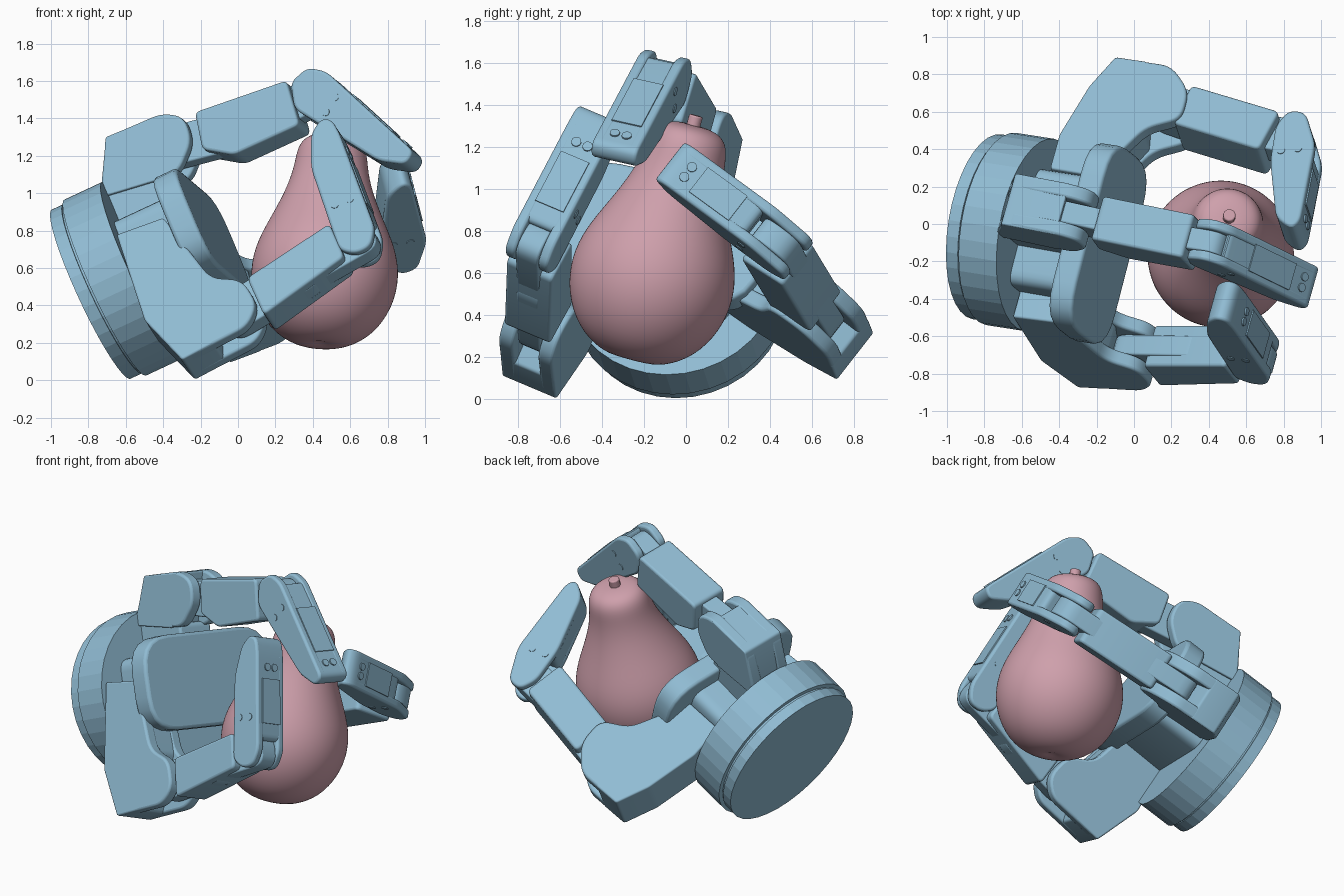
import bpy, bmesh, math
from mathutils import Vector as V

cube = bpy.data.objects.get("Cube")
if cube:
    bpy.data.objects.remove(cube)


def material(name, rgb):
    m = bpy.data.materials.new(name)
    m.use_nodes = True
    m.diffuse_color = (*rgb, 1)
    m.node_tree.nodes["Principled BSDF"].inputs["Base Color"].default_value = (*rgb, 1)
    return m


BLUE = material("steel blue", (0.28, 0.50, 0.65))
PINK = material("dusty pink", (0.62, 0.35, 0.41))


def finish(name, bm, mat, bevel=0.0, smooth=True):
    bmesh.ops.recalc_face_normals(bm, faces=bm.faces)
    me = bpy.data.meshes.new(name)
    bm.to_mesh(me)
    bm.free()
    me.materials.append(mat)
    ob = bpy.data.objects.new(name, me)
    bpy.context.collection.objects.link(ob)
    if smooth:
        bpy.ops.object.select_all(action='DESELECT')
        ob.select_set(True)
        bpy.context.view_layer.objects.active = ob
        bpy.ops.object.shade_smooth_by_angle(angle=math.radians(35))
    if bevel:
        b = ob.modifiers.new("Bevel", 'BEVEL')
        b.width, b.segments, b.limit_method = bevel, 3, 'ANGLE'
        b.angle_limit = math.radians(45)
    return ob


def solid(name, pts, vec, mat=BLUE, bevel=0.0, smooth=True):
    """Extrude a flat outline of 3D points along vec."""
    bm = bmesh.new()
    face = bm.faces.new([bm.verts.new(p) for p in pts])
    new = bmesh.ops.extrude_face_region(bm, geom=[face], use_keep_orig=True)["geom"]
    bmesh.ops.translate(bm, vec=vec, verts=[g for g in new if isinstance(g, bmesh.types.BMVert)])
    return finish(name, bm, mat, bevel, smooth)


def rounded(pts, r, n=5):
    """Round the corners of a 2D outline."""
    pts, out = [V(p) for p in pts], []
    for i, p in enumerate(pts):
        a, b = pts[i - 1] - p, pts[(i + 1) % len(pts)] - p
        s = p + a.normalized() * min(r, a.length * 0.45)
        e = p + b.normalized() * min(r, b.length * 0.45)
        for k in range(n + 1):
            t = k / n
            out.append(s * (1 - t) ** 2 + p * 2 * t * (1 - t) + e * t * t)
    return out


def ring(name, c, axis, r, depth, n=36, **kw):
    x = axis.orthogonal().normalized()
    y = axis.cross(x)
    pts = [c + (x * math.cos(k * math.tau / n) + y * math.sin(k * math.tau / n)) * r for k in range(n)]
    solid(name, pts, axis * depth, **kw)


# Palm frame: a = forward axis, t = along the palm, u = up the palm
a = V((0.9, -0.14, 0.42)).normalized()
t = V((0.24, 0.95, -0.21))
t = (t - a * t.dot(a)).normalized()
u = a.cross(t)

# Round wrist base in three stepped rings
base = V((-0.785, -0.015, 0.46))
ring("wrist_back_ring", base, a, 0.50, 0.07, smooth=False)
ring("wrist_groove", base + a * 0.06, a, 0.49, 0.04, smooth=False)
ring("wrist_drum", base + a * 0.085, a, 0.52, 0.225, smooth=False)


def palm_plate(name, c, length, width, depth, r, bevel):
    x, y = length / 2, width / 2
    o = rounded([(-x, -y), (x, -y), (x, y), (-x, y)], r)
    solid(name, [c + t * p.x + u * p.y for p in o], a * depth, bevel=bevel)


palm_plate("palm_body", V((-0.53, -0.06, 0.6)), 0.66, 0.42, 0.35, 0.08, 0.02)
palm_plate("palm_pad", V((-0.255, -0.095, 0.745)), 1.04, 0.59, 0.14, 0.22, 0.02)


class Finger:
    """Parts drawn as flat outlines on the finger's outer side plane, extruded along its hinge axis."""

    def __init__(self, name, ref, hinge, drop):
        self.name, self.ref, self.h, self.drop = name, V(ref), V(hinge).normalized(), drop

    def lift(self, p):
        q = V((p[0], 0, p[1])) if self.drop == 1 else V((p[0], p[1], 0))
        q[self.drop] = self.ref[self.drop]
        q[self.drop] -= (q - self.ref).dot(self.h) / self.h[self.drop]
        return q

    def part(self, label, outline, t0, t1, r=0.03, bevel=0.015):
        pts = [self.lift(p) + self.h * t0 for p in rounded(outline, r)]
        solid(f"{self.name}_{label}", pts, self.h * (t1 - t0), bevel=bevel)

    def neck(self, label, p, q, r, t0, t1):
        p, q = V(p), V(q)
        d = (q - p).normalized() * r
        s = V((-d.y, d.x))
        self.part(label, [p - d - s, q + d - s, q + d + s, p - d + s], t0, t1, r, 0.01)

    def screws(self, label, spots, t0, t1):
        for i, p in enumerate(spots):
            c = self.lift(p)
            ring(f"{self.name}_{label}_near_{i}", c + self.h * (t0 + 0.01), -self.h, 0.022, 0.014, 12)
            ring(f"{self.name}_{label}_far_{i}", c + self.h * (t1 - 0.01), self.h, 0.022, 0.014, 12)

    def back_panel(self, p, q, inner, t0, t1):
        """Cover plate and two screws on the outer back of the fingertip."""
        p, q = self.lift(p), self.lift(q)
        d = q - p
        n = d.cross(self.h).normalized()
        if n.dot(self.lift(inner) - p) > 0:
            n = -n
        w0, w1 = self.h * (t0 + 0.04), self.h * (t1 - 0.04)
        e, f = p + d * 0.28, p + d * 0.74
        solid(f"{self.name}_back_cover", [e + w0, f + w0, f + w1, e + w1], n * 0.007)
        for i, k in enumerate((0.3, 0.7)):
            c = p + d * 0.86 + w0.lerp(w1, k)
            ring(f"{self.name}_back_screw_{i}", c, n, 0.024, 0.008, 12)

    def build(self, arm, core, knuckle, mid, joint, tip, tip_core, back, screws):
        # Forked arm: two cheeks on a solid core
        self.part("arm_outer_cheek", arm, 0, 0.08, 0.06)
        self.part("arm_inner_cheek", arm, 0.21, 0.29, 0.06)
        self.part("arm_core", core, 0, 0.29, 0.015, 0.01)
        # Middle link with a tongue into the arm and another into the tip
        centre = sum((V(p) for p in mid), V((0, 0))) / len(mid)
        self.neck("knuckle_tongue", knuckle, centre, 0.105, 0.085, 0.205)
        self.part("middle_link", mid, 0.025, 0.27)
        self.neck("tip_tongue", centre, joint, 0.09, 0.085, 0.205)
        # Fingertip, forked around the joint
        self.part("tip_outer_cheek", tip, 0.03, 0.085, 0.04)
        self.part("tip_inner_cheek", tip, 0.205, 0.26, 0.04)
        self.part("tip_core", tip_core, 0.06, 0.23, 0.04, 0.0)
        self.screws("tip_screw", screws, 0.03, 0.26)
        inner = sum((V(p) for p in tip), V((0, 0))) / len(tip)
        self.back_panel(*back, inner, 0.03, 0.26)


# Upper finger
upper = Finger("upper_finger", (0.3, -0.23, 1.55), (0.265, 0.94, -0.21), 1)
upper.build(
    arm=[(-0.74, 0.98), (-0.71, 1.3), (-0.41, 1.43), (-0.29, 1.41), (-0.25, 1.28), (-0.32, 1.11)],
    core=[(-0.73, 0.98), (-0.71, 1.3), (-0.42, 1.42), (-0.4, 1.08)],
    knuckle=(-0.38, 1.27),
    mid=[(-0.24, 1.44), (0.25, 1.61), (0.32, 1.37), (-0.03, 1.21), (-0.2, 1.24)],
    joint=(0.375, 1.55),
    tip=[(0.27, 1.6), (0.36, 1.68), (0.46, 1.66), (0.93, 1.23), (0.89, 1.16), (0.74, 1.18), (0.29, 1.46)],
    tip_core=[(0.45, 1.66), (0.93, 1.23), (0.89, 1.16), (0.74, 1.18), (0.4, 1.39)],
    back=((0.46, 1.66), (0.93, 1.23)),
    screws=[(0.46, 1.44), (0.51, 1.52)])
upper.part("mount", [(-0.74, 1.0), (-0.36, 1.12), (-0.26, 0.85), (-0.62, 0.68)], 0.02, 0.27)

# Front finger
front = Finger("front_finger", (-0.3, -0.88, 0.1), (0.25, 0.9, -0.38), 1)
front.build(
    arm=[(-0.65, 0.78), (-0.4, 0.87), (-0.15, 0.55), (0.02, 0.54), (0.1, 0.41), (0.05, 0.29),
         (-0.3, 0.11), (-0.5, 0.32)],
    core=[(-0.65, 0.78), (-0.4, 0.87), (-0.15, 0.54), (-0.13, 0.2), (-0.3, 0.11), (-0.5, 0.32)],
    knuckle=(-0.03, 0.41),
    mid=[(0.04, 0.56), (0.48, 0.85), (0.56, 0.67), (0.13, 0.36)],
    joint=(0.62, 0.79),
    tip=[(0.38, 1.33), (0.43, 1.41), (0.49, 1.41), (0.53, 1.34), (0.72, 0.83), (0.7, 0.73),
         (0.62, 0.69), (0.53, 0.71), (0.38, 1.15)],
    tip_core=[(0.38, 1.33), (0.43, 1.41), (0.49, 1.41), (0.53, 1.34), (0.7, 0.88), (0.49, 0.82), (0.38, 1.15)],
    back=((0.72, 0.83), (0.53, 1.34)),
    screws=[(0.51, 0.95), (0.59, 0.98)])

# Rear finger, outlined from above
rear = Finger("rear_finger", (-0.1, 0.895, 0.315), (0.2, -0.6, -0.77), 2)
rear.build(
    arm=[(-0.45, 0.3), (-0.4, 0.48), (-0.24, 0.74), (-0.1, 0.895), (0.2, 0.85), (0.29, 0.72),
         (0.25, 0.57), (0.06, 0.52), (-0.21, 0.26)],
    core=[(-0.45, 0.3), (-0.4, 0.48), (-0.24, 0.74), (-0.1, 0.895), (0.07, 0.87), (0.04, 0.52),
          (-0.21, 0.26)],
    knuckle=(0.16, 0.7),
    mid=[(0.3, 0.76), (0.77, 0.62), (0.66, 0.42), (0.2, 0.56)],
    joint=(0.84, 0.52),
    tip=[(0.72, 0.36), (0.75, 0.55), (0.82, 0.63), (0.91, 0.62), (0.96, 0.45), (0.88, 0.04),
         (0.83, 0.0), (0.75, 0.06)],
    tip_core=[(0.72, 0.4), (0.95, 0.42), (0.88, 0.04), (0.83, 0.0), (0.75, 0.06)],
    back=((0.96, 0.45), (0.88, 0.04)),
    screws=[(0.78, 0.41), (0.87, 0.42)])

# Pear: lathe profile (radius, height) turned about its leaning axis
profile = [(0, 0.03), (0.07, 0.01), (0.16, 0.02), (0.29, 0.1), (0.38, 0.25), (0.405, 0.41), (0.375, 0.56),
           (0.295, 0.72), (0.225, 0.88), (0.197, 1.0), (0.188, 1.09), (0.145, 1.155), (0.04, 1.17), (0, 1.16)]
axis = V((0.07, 0.31, 1.16)).normalized()
foot = V((0.44, -0.265, 0.18))
side = axis.orthogonal().normalized()
bm = bmesh.new()
vs = [bm.verts.new(foot + side * r + axis * h) for r, h in profile]
es = [bm.edges.new(pair) for pair in zip(vs, vs[1:])]
bmesh.ops.spin(bm, geom=vs + es, cent=foot, axis=axis, angle=math.tau, steps=24)
bmesh.ops.remove_doubles(bm, verts=bm.verts, dist=0.0005)
pear = finish("pear", bm, PINK, smooth=False)
for poly in pear.data.polygons:
    poly.use_smooth = True
sub = pear.modifiers.new("Subdivision", 'SUBSURF')
sub.levels = sub.render_levels = 2

# Pear stem
ring("pear_stem", foot + axis * 1.14, axis, 0.034, 0.075, 12, mat=PINK, bevel=0.008)
